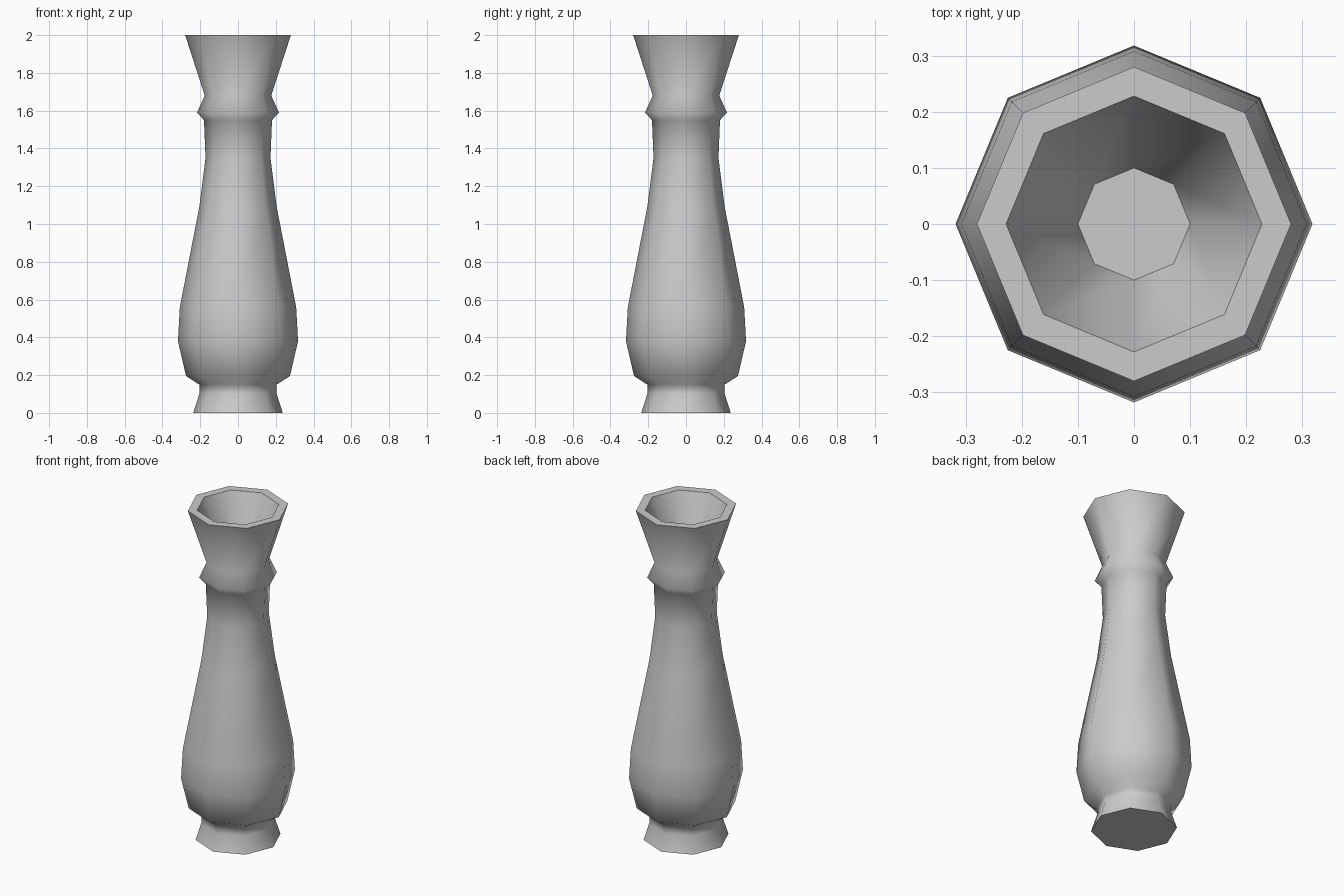
import bpy, bmesh
from math import cos, sin, tau

if "Cube" in bpy.data.objects:
    bpy.data.objects.remove(bpy.data.objects["Cube"])

SIDES = 8

# Profile (radius, height): foot, belly, neck, collar, flared mouth, inner hollow
profile = [
    (0.237, 0.0), (0.205, 0.10), (0.205, 0.15), (0.275, 0.195),
    (0.318, 0.38), (0.308, 0.56), (0.205, 1.09), (0.172, 1.35),
    (0.18, 1.55), (0.217, 1.59), (0.176, 1.68), (0.28, 2.0),
    (0.228, 2.0), (0.10, 1.65),
]


def lathe(name, points):
    bm = bmesh.new()
    rings = [[bm.verts.new((r * cos(tau * i / SIDES), r * sin(tau * i / SIDES), z))
              for i in range(SIDES)] for r, z in points]
    # Walls between neighbouring rings
    for low, high in zip(rings, rings[1:]):
        for i in range(SIDES):
            j = (i + 1) % SIDES
            bm.faces.new((low[i], low[j], high[j], high[i]))
    # Base and hollow floor
    bm.faces.new(rings[0][::-1])
    bm.faces.new(rings[-1])
    bm.normal_update()
    # Smooth walls, flat base, rim and floor
    for f in bm.faces:
        f.smooth = abs(f.normal.z) < 0.99
    mesh = bpy.data.meshes.new(name)
    for e in bm.edges:
        e.smooth = all(f.smooth for f in e.link_faces)
    bm.to_mesh(mesh)
    bm.free()
    obj = bpy.data.objects.new(name, mesh)
    bpy.context.collection.objects.link(obj)
    return obj


lathe("vase", profile)
